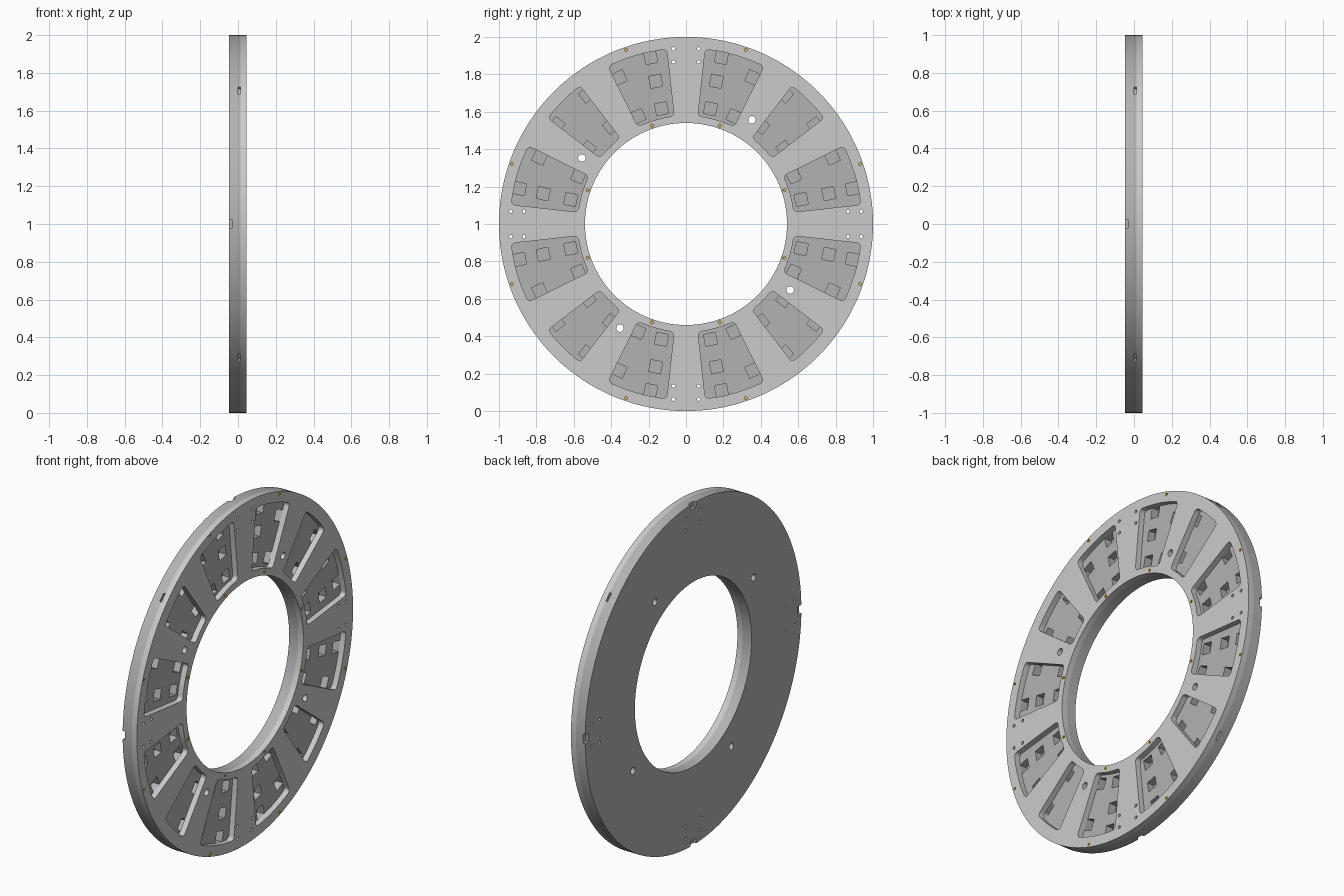
import bpy, bmesh
from math import sin, cos, pi, radians, hypot, atan2

if "Cube" in bpy.data.objects:
    bpy.data.objects.remove(bpy.data.objects["Cube"])

X_BACK, X_SPLIT, X_FRONT = -0.047, 0.012, 0.045
R_OUT, R_IN, CZ = 1.0, 0.54, 1.0


def material(name, col):
    m = bpy.data.materials.new(name)
    m.diffuse_color = (*col, 1)
    m.use_nodes = True
    m.node_tree.nodes["Principled BSDF"].inputs["Base Color"].default_value = m.diffuse_color
    return m


def make_object(name, bm, mat=None):
    bmesh.ops.recalc_face_normals(bm, faces=bm.faces)
    me = bpy.data.meshes.new(name)
    bm.to_mesh(me)
    bm.free()
    ob = bpy.data.objects.new(name, me)
    bpy.context.collection.objects.link(ob)
    if mat:
        me.materials.append(mat)
    return ob


def circle(y, z, r, n=20):
    return [(y + r * cos(2 * pi * i / n), z + r * sin(2 * pi * i / n)) for i in range(n)]


def prism(bm, pts, x0, x1):
    """Closed prism from a (y, z) outline, extruded along x."""
    a = [bm.verts.new((x0, y, z + CZ)) for y, z in pts]
    b = [bm.verts.new((x1, y, z + CZ)) for y, z in pts]
    bm.faces.new(a)
    bm.faces.new(b[::-1])
    for i in range(len(pts)):
        j = (i + 1) % len(pts)
        bm.faces.new((a[i], b[i], b[j], a[j]))


def tube(bm, y, z, r0, r1, x0, x1, n):
    loops = [[bm.verts.new((x, p, q + CZ)) for p, q in circle(y, z, r, n)]
             for x, r in ((x0, r1), (x1, r1), (x1, r0), (x0, r0))]
    for k in range(4):
        a, b = loops[k], loops[(k + 1) % 4]
        for i in range(n):
            j = (i + 1) % n
            bm.faces.new((a[i], a[j], b[j], b[i]))


def polar(r, deg):
    return r * cos(radians(deg)), r * sin(radians(deg))


def block(r, deg, radial, tangential):
    """Rectangle outline turned to point outward."""
    c, s = polar(1, deg)
    h, w = radial / 2, tangential / 2
    return [((r + u) * c - v * s, (r + u) * s + v * c)
            for u, v in ((-h, -w), (h, -w), (h, w), (-h, w))]


def sector(r0, r1, d0, d1, c=0.022):
    """Ring sector outline with rounded corners."""
    pts = []
    for r, d, sr, sd, start in ((r1, d0, -1, 1, 270), (r1, d1, -1, -1, 0),
                                (r0, d1, 1, -1, 90), (r0, d0, 1, 1, 180)):
        cd = c / r * 180 / pi
        for k in range(6):
            t = radians(start + 18 * k)
            pts.append(polar(r + sr * c + c * cos(t), d + sd * cd + cd * sin(t)))
        if r == r1 and d == d0 or r == r0 and d == d1:
            e = d1 if d == d0 else d0
            sgn = 1 if e > d else -1
            pts += [polar(r, d + sgn * cd + (e - d - 2 * sgn * cd) * k / 8) for k in range(1, 8)]
    return pts


def carve(ob, bm):
    cutter = make_object("cutter", bm)
    cutter.hide_render = True
    mod = ob.modifiers.new("carve", 'BOOLEAN')
    mod.operation, mod.solver, mod.object = 'DIFFERENCE', 'EXACT', cutter
    bpy.context.view_layer.objects.active = ob
    bpy.ops.object.modifier_apply(modifier=mod.name)
    bpy.data.objects.remove(cutter)


def smooth(ob):
    bpy.ops.object.select_all(action='DESELECT')
    ob.select_set(True)
    bpy.context.view_layer.objects.active = ob
    bpy.ops.object.shade_smooth_by_angle(angle=radians(30))


dark = material("dark_grey", (0.45, 0.45, 0.45))
brass = material("brass", (0.6, 0.4, 0.12))

# hole layouts
inserts = [polar(r, q + s * 19) for q in range(0, 360, 90) for s in (-1, 1) for r in (0.557, 0.984)]
through = []
for q in range(0, 360, 90):
    y, z = 0.353, 0.557
    a = atan2(z, y) + radians(q)
    through.append((hypot(y, z) * cos(a), hypot(y, z) * sin(a), 0.02))
    for s in (-1, 1):
        for r in (0.866, 0.937):
            c, n = polar(1, q)
            through.append((r * c - s * 0.068 * n, r * n + s * 0.068 * c, 0.009))

# front plate with sector windows
bm = bmesh.new()
tube(bm, 0, 0, R_IN, R_OUT, X_SPLIT, X_FRONT, 160)
front_plate = make_object("front_plate", bm)
cut = bmesh.new()
for q in range(0, 360, 90):
    for d0, d1, r0, r1 in ((6.3, 26.3, 0.58, 0.94), (37.5, 52.5, 0.58, 0.93), (63.7, 83.7, 0.58, 0.94)):
        prism(cut, sector(r0, r1, q + d0, q + d1), X_SPLIT - 0.01, X_FRONT + 0.01)
for y, z, r in through:
    prism(cut, circle(y, z, r), X_SPLIT - 0.01, X_FRONT + 0.01)
for y, z in inserts:
    prism(cut, circle(y, z, 0.0122), X_FRONT - 0.025, X_FRONT + 0.01)
carve(front_plate, cut)
smooth(front_plate)

# back plate with square wells, edge notches and rim slots
bm = bmesh.new()
tube(bm, 0, 0, R_IN, R_OUT, X_BACK, X_SPLIT, 160)
back_plate = make_object("back_plate", bm, dark)
cut = bmesh.new()
for q in range(0, 360, 90):
    wells = [(r, q + s * d) for s in (-1, 1) for r, d in
             ((0.63, 12), (0.78, 12), (0.91, 12), (0.63, 24), (0.86, 24.5))]
    wells += [(r, q + 45 + s * 7.5) for s in (-1, 1) for r in (0.66, 0.87)]
    for r, d in wells:
        prism(cut, block(r, d, 0.064, 0.064), X_SPLIT - 0.045, X_SPLIT + 0.01)
    prism(cut, block(1.0, q, 0.06, 0.05), X_BACK - 0.01, X_BACK + 0.015)
    prism(cut, block(1.0, q + 45, 0.03, 0.05), X_SPLIT - 0.012, X_SPLIT + 0.01)
for y, z, r in through:
    prism(cut, circle(y, z, r), X_BACK - 0.01, X_SPLIT + 0.01)
carve(back_plate, cut)
smooth(back_plate)

# brass threaded inserts
bm = bmesh.new()
for y, z in inserts:
    tube(bm, y, z, 0.006, 0.0122, X_FRONT - 0.025, X_FRONT, 16)
smooth(make_object("threaded_inserts", bm, brass))
